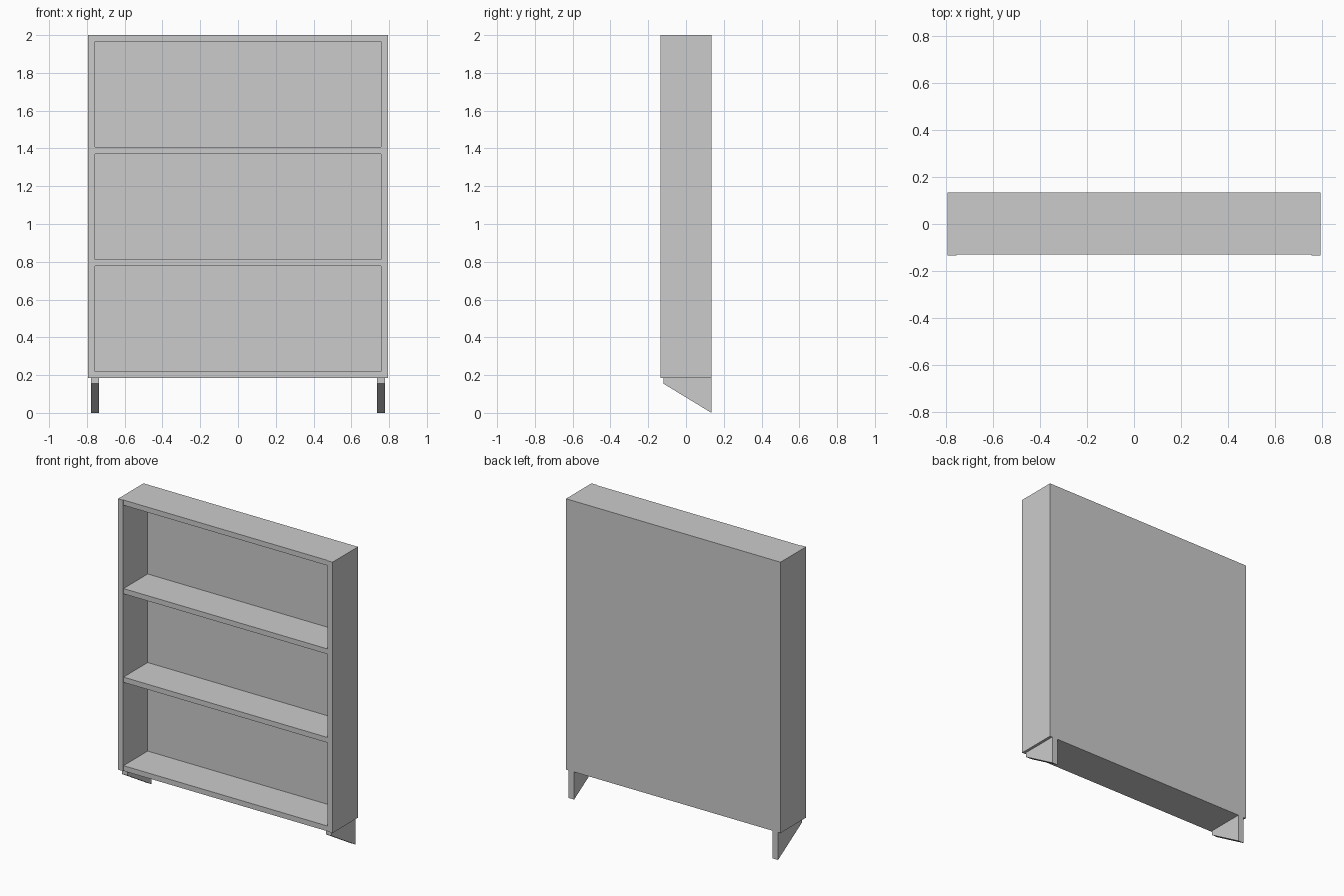
import bpy
import bmesh

# Remove the default cube
cube = bpy.data.objects.get("Cube")
if cube:
    bpy.data.objects.remove(cube, do_unlink=True)

# Overall sizes
HALF_W, INNER = 0.795, 0.757
FRONT, BACK = -0.135, 0.135
BASE, TOP = 0.185, 2.0
BOARD = 0.035
BACK_THICK = 0.01
RECESS = 0.004

grey = bpy.data.materials.new("plain grey")
grey.use_nodes = True
grey.diffuse_color = (0.6, 0.6, 0.6, 1)
bsdf = next(n for n in grey.node_tree.nodes if n.type == "BSDF_PRINCIPLED")
bsdf.inputs["Base Color"].default_value = grey.diffuse_color


def extrude_profile(name, profile, x0, x1):
    """Extrude a (y, z) outline from x0 to x1."""
    bm = bmesh.new()
    face = bm.faces.new([bm.verts.new((x0, y, z)) for y, z in profile])
    moved = bmesh.ops.extrude_face_region(bm, geom=[face])["geom"]
    verts = [v for v in moved if isinstance(v, bmesh.types.BMVert)]
    bmesh.ops.translate(bm, verts=verts, vec=(x1 - x0, 0, 0))
    bmesh.ops.recalc_face_normals(bm, faces=bm.faces)
    mesh = bpy.data.meshes.new(name)
    bm.to_mesh(mesh)
    bm.free()
    mesh.materials.append(grey)
    obj = bpy.data.objects.new(name, mesh)
    bpy.context.collection.objects.link(obj)
    return obj


def board(name, x0, x1, y0, y1, z0, z1):
    return extrude_profile(name, [(y0, z0), (y1, z0), (y1, z1), (y0, z1)], x0, x1)


# Side panels and tapered feet
foot = [(-0.12, BASE), (-0.12, 0.155), (BACK, 0), (BACK, BASE)]
for side, s in (("left", 1), ("right", -1)):
    board(side + "_side_panel", *sorted((s * INNER, s * HALF_W)), FRONT, BACK, BASE, TOP)
    extrude_profile(side + "_foot", foot, *sorted((s * 0.735, s * 0.777)))

# Back panel
board("back_panel", -INNER, INNER, BACK - BACK_THICK, BACK, BASE, TOP)

# Evenly spaced boards from bottom to top, slightly set back
names = ["bottom_board", "lower_shelf", "upper_shelf", "top_board"]
step = (TOP - BOARD - BASE) / (len(names) - 1)
for i, name in enumerate(names):
    z = BASE + i * step
    board(name, -INNER, INNER, FRONT + RECESS, BACK - BACK_THICK, z, z + BOARD)
